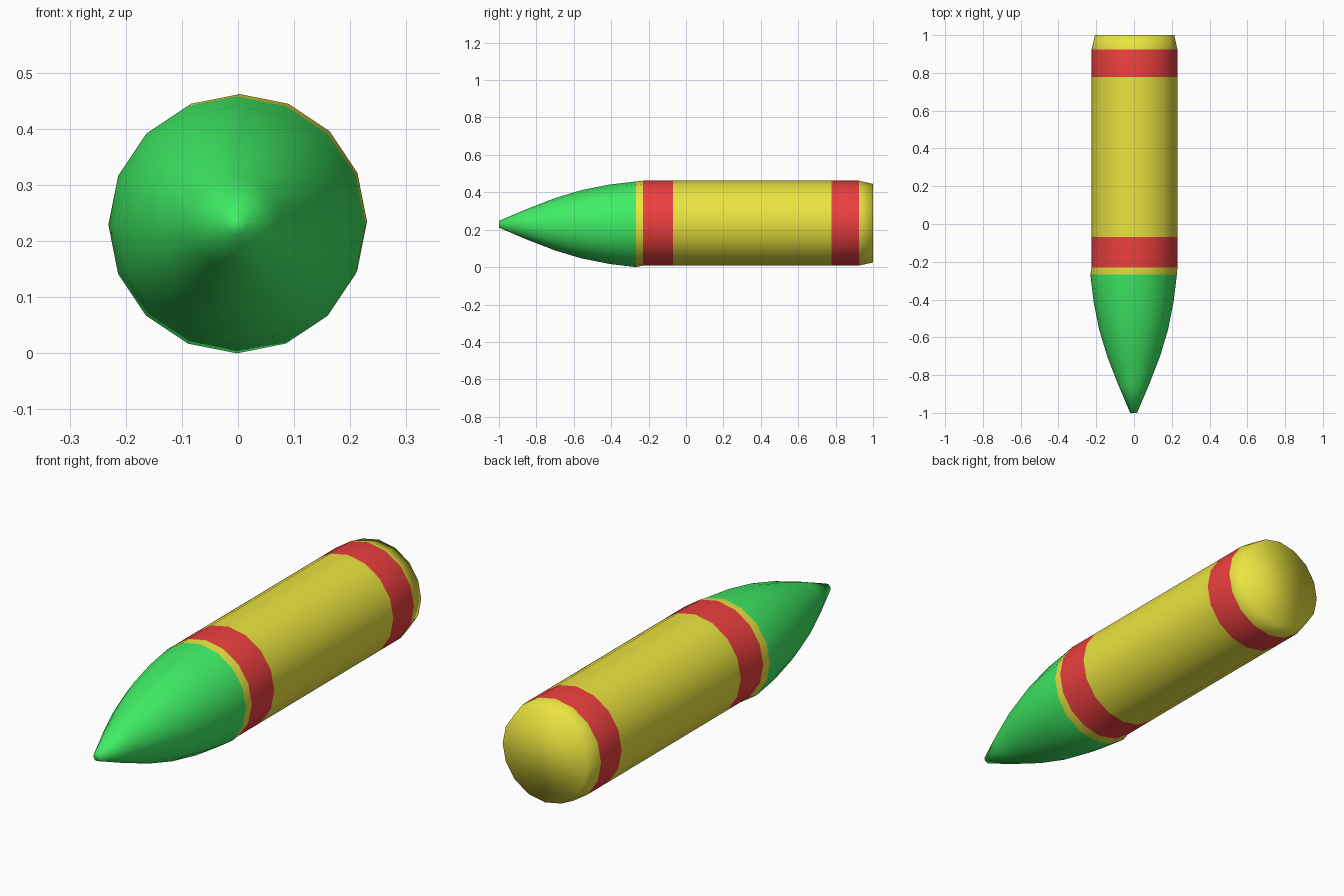
import bpy, bmesh
from math import sin, cos, pi

if "Cube" in bpy.data.objects:
    bpy.data.objects.remove(bpy.data.objects["Cube"])

SIDES = 16


def material(name, rgb):
    mat = bpy.data.materials.new(name)
    mat.diffuse_color = (*rgb, 1)
    mat.use_nodes = True
    mat.node_tree.nodes["Principled BSDF"].inputs["Base Color"].default_value = mat.diffuse_color
    return mat


# Rings from tip to tail: y, radius, centre x, centre z, colour of the span after it
GREEN, YELLOW, RED = 0, 1, 2
NOSE, BODY = (-0.002, 0.229), (0.003, 0.235)  # the nose sits slightly off the body axis
rings = [
    (-1.00, 0.018, *NOSE, GREEN),
    (-0.85, 0.082, *NOSE, GREEN),
    (-0.70, 0.140, *NOSE, GREEN),
    (-0.56, 0.182, *NOSE, GREEN),
    (-0.41, 0.212, *NOSE, GREEN),
    (-0.267, 0.229, *NOSE, YELLOW),
    (-0.23, 0.227, *BODY, RED),
    (-0.07, 0.227, *BODY, YELLOW),
    (0.777, 0.227, *BODY, RED),
    (0.924, 0.227, *BODY, YELLOW),
    (1.00, 0.210, *BODY, YELLOW),
]

# Pointed nose and banded body as one lofted shell
bm = bmesh.new()
loops = []
for y, r, cx, cz, _ in rings:
    loops.append([bm.verts.new((cx + r * sin(2 * pi * i / SIDES), y,
                                cz + r * cos(2 * pi * i / SIDES)))
                  for i in range(SIDES)])
for a, b, ring in zip(loops, loops[1:], rings):
    for i in range(SIDES):
        j = (i + 1) % SIDES
        bm.faces.new((a[i], a[j], b[j], b[i])).material_index = ring[4]

# Flat tip and tail caps
bm.faces.new(loops[0]).material_index = GREEN
bm.faces.new(loops[-1]).material_index = YELLOW
bmesh.ops.recalc_face_normals(bm, faces=bm.faces)
for f in bm.faces:
    f.smooth = True

mesh = bpy.data.meshes.new("pointed_shell")
bm.to_mesh(mesh)
bm.free()
mesh.materials.append(material("green", (0.05, 0.85, 0.13)))
mesh.materials.append(material("yellow", (0.83, 0.78, 0.05)))
mesh.materials.append(material("red", (0.85, 0.05, 0.05)))
shell = bpy.data.objects.new("pointed_shell", mesh)
bpy.context.collection.objects.link(shell)
